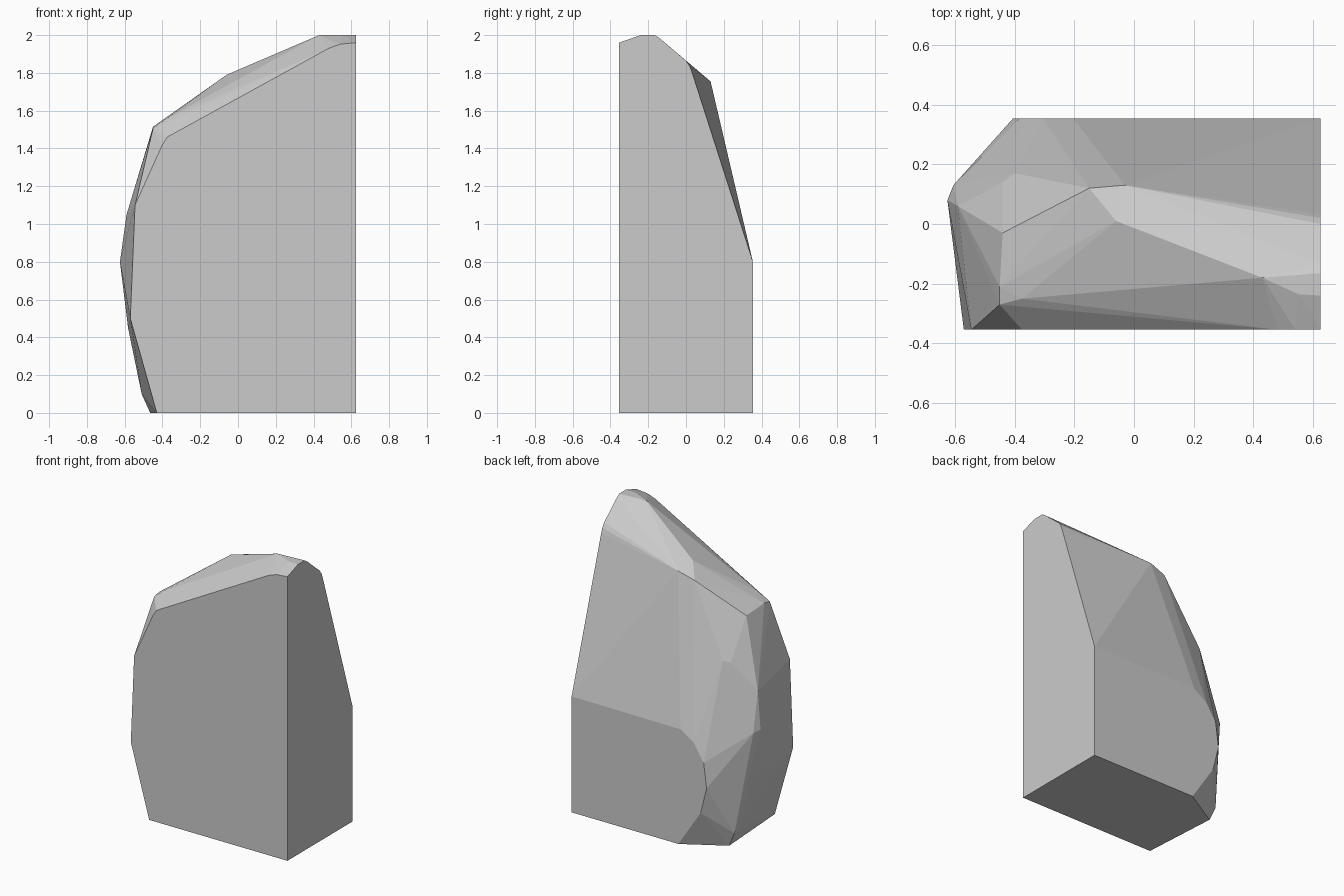
import bpy, bmesh

HX, HY = 0.625, 0.354   # half width, half depth

# Flat cut faces of the boulder, as outlines
front = [(-0.43, 0), (-0.57, 0.5), (-0.545, 1.1), (-0.40, 1.42), (-0.375, 1.46),
         (0.48, 1.93), (0.54, 1.952), (HX, 1.96)]                     # x, z
back = [(HX, 0), (HX, 0.8), (-0.205, 0.795), (-0.306, 0.73), (-0.383, 0.61),
        (-0.405, 0.44), (-0.36, 0.26), (-0.19, 0)]                    # x, z
right = [(-HY, 0), (-0.24, 2.0), (-0.165, 2.0), (-0.135, 1.98),
         (0.0, 1.865), (0.02, 1.835), (0.033, 1.80)]                  # y, z
# Weathered corners on the top and left
worn = [(0.43, -0.18, 2.0), (0.55, -0.235, 2.0),
        (-0.03, 0.13, 1.755), (-0.15, 0.12, 1.718), (-0.06, 0.01, 1.79),
        (-0.45, -0.27, 1.505), (-0.45, -0.21, 1.515), (-0.375, -0.25, 1.56),
        (-0.44, -0.03, 1.495), (-0.44, 0.14, 1.235), (-0.40, 0.17, 1.25),
        (-0.59, 0.06, 1.05), (-0.625, 0.08, 0.8), (-0.605, 0.13, 0.79),
        (-0.582, 0.08, 0.45), (-0.51, 0.2, 0.1), (-0.465, 0.194, 0)]

points = [(x, -HY, z) for x, z in front]
points += [(x, HY, z) for x, z in back]
points += [(HX, y, z) for y, z in right]
points += worn

# Wrap all the corners in one faceted skin
bm = bmesh.new()
for p in points:
    bm.verts.new(p)
hull = bmesh.ops.convex_hull(bm, input=bm.verts[:])
spare = {v for v in hull["geom_interior"] + hull["geom_unused"]
         if isinstance(v, bmesh.types.BMVert)}
bmesh.ops.delete(bm, geom=list(spare), context='VERTS')
bmesh.ops.dissolve_limit(bm, angle_limit=0.01, verts=bm.verts[:], edges=bm.edges[:])
bmesh.ops.recalc_face_normals(bm, faces=bm.faces[:])

mesh = bpy.data.meshes.new("boulder")
bm.to_mesh(mesh)
bm.free()
boulder = bpy.data.objects.new("boulder", mesh)
bpy.context.collection.objects.link(boulder)
